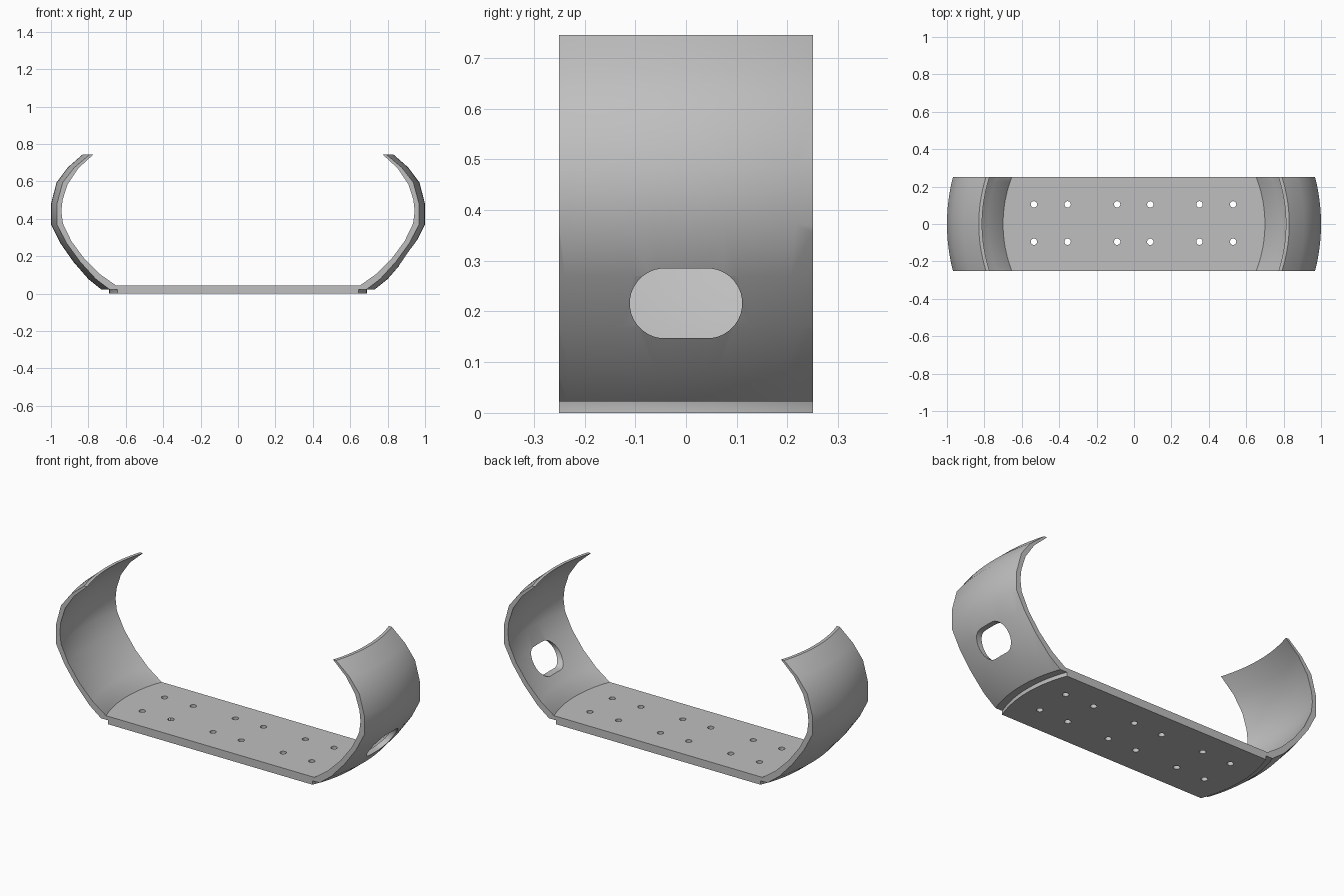
import bpy, bmesh, math
from mathutils import Vector

if "Cube" in bpy.data.objects:
    bpy.data.objects.remove(bpy.data.objects["Cube"])

HALF_WIDTH = 0.25
SWEEP = math.radians(25)
STEPS = 24
ANGLES = [-SWEEP + 2 * SWEEP * i / STEPS for i in range(STEPS + 1)]

grey = bpy.data.materials.new("light grey")
grey.use_nodes = True
colour = (0.52, 0.52, 0.52, 1)
grey.diffuse_color = colour
grey.node_tree.nodes["Principled BSDF"].inputs["Base Color"].default_value = colour


def polar(r, a, z):
    return Vector((r * math.cos(a), r * math.sin(a), z))


def finish(bm, name, trim=False):
    """Trim to the strip width, cap the cuts and make the object."""
    if trim:
        for s in (-1, 1):
            cut = bmesh.ops.bisect_plane(
                bm, geom=bm.verts[:] + bm.edges[:] + bm.faces[:],
                plane_co=(0, s * HALF_WIDTH, 0), plane_no=(0, s, 0), clear_outer=True)
            edges = [e for e in cut["geom_cut"] if isinstance(e, bmesh.types.BMEdge)]
            bmesh.ops.holes_fill(bm, edges=edges, sides=0)
    bmesh.ops.recalc_face_normals(bm, faces=bm.faces[:])
    mesh = bpy.data.meshes.new(name)
    bm.to_mesh(mesh)
    bm.free()
    mesh.materials.append(grey)
    obj = bpy.data.objects.new(name, mesh)
    bpy.context.collection.objects.link(obj)
    return obj


def loft(bm, rings, close_rings, close_loft):
    """Join neighbouring rings of points with quads."""
    vs = [[bm.verts.new(p) for p in ring] for ring in rings]
    n = len(vs[0])
    for i in range(len(vs) if close_loft else len(vs) - 1):
        a, b = vs[i], vs[(i + 1) % len(vs)]
        for j in range(n if close_rings else n - 1):
            k = (j + 1) % n
            bm.faces.new((a[j], a[k], b[k], b[j]))
    return vs


def prism(name, outline, offset):
    bm = bmesh.new()
    vs = loft(bm, [outline, [p + offset for p in outline]], True, False)
    for ring in vs:
        bm.faces.new(ring)
    return finish(bm, name)


def select(obj):
    bpy.ops.object.select_all(action='DESELECT')
    obj.select_set(True)
    bpy.context.view_layer.objects.active = obj


def carve(obj, cutter):
    cutter.hide_render = True
    select(obj)
    mod = obj.modifiers.new("cut", 'BOOLEAN')
    mod.operation = 'DIFFERENCE'
    mod.solver = 'EXACT'
    mod.object = cutter
    bpy.ops.object.modifier_apply(modifier=mod.name)
    bpy.data.objects.remove(cutter)


# Base plate: round-ended strip with a stepped edge
bm = bmesh.new()
rings = [[polar(r, a + turn, z) for turn in (0, math.pi) for a in ANGLES]
         for r, z in ((0.69, 0), (0.69, 0.022), (0.70, 0.045))]
layers = loft(bm, rings, True, False)
bm.faces.new(layers[0])
bm.faces.new(layers[-1])
base_plate = finish(bm, "base_plate", trim=True)

# Screw holes in the plate
for x in (-0.535, -0.355, -0.09, 0.087, 0.35, 0.53):
    for y in (-0.095, 0.105):
        circle = [Vector((x, y, -0.1)) + polar(0.017, math.tau * i / 20, 0) for i in range(20)]
        carve(base_plate, prism("hole_cutter", circle, Vector((0, 0, 0.3))))

# Curved arms: a thin bowed profile swept around the vertical axis
outer = [(0.73, 0.022), (0.80, 0.078), (0.88, 0.17), (0.95, 0.27), (1.0, 0.37),
         (1.0, 0.48), (0.97, 0.595), (0.91, 0.675), (0.83, 0.745)]
inner = [(0.812, 0.745), (0.89, 0.67), (0.945, 0.585), (0.971, 0.50), (0.977, 0.44),
         (0.969, 0.375), (0.925, 0.28), (0.857, 0.185), (0.78, 0.105), (0.70, 0.045)]
profile = [(0.69, 0.022)] + outer + inner
arms = []
for name, turn in (("left_arm", 0), ("right_arm", math.pi)):
    bm = bmesh.new()
    loft(bm, [[polar(r, a + turn, z) for a in ANGLES] for r, z in profile], False, True)
    arms.append(finish(bm, name, trim=True))

# Rounded slot through the left arm
slot = []
for i in range(32):
    a = math.tau * (i + 0.5) / 32
    side = math.copysign(0.042, math.cos(a))
    slot.append(Vector((0.6, side + 0.069 * math.cos(a), 0.216 + 0.069 * math.sin(a))))
carve(arms[0], prism("slot_cutter", slot, Vector((0.6, 0, 0))))

# Smooth curved faces, crisp rims
for obj in [base_plate] + arms:
    select(obj)
    bpy.ops.object.shade_smooth_by_angle(angle=math.radians(32))
